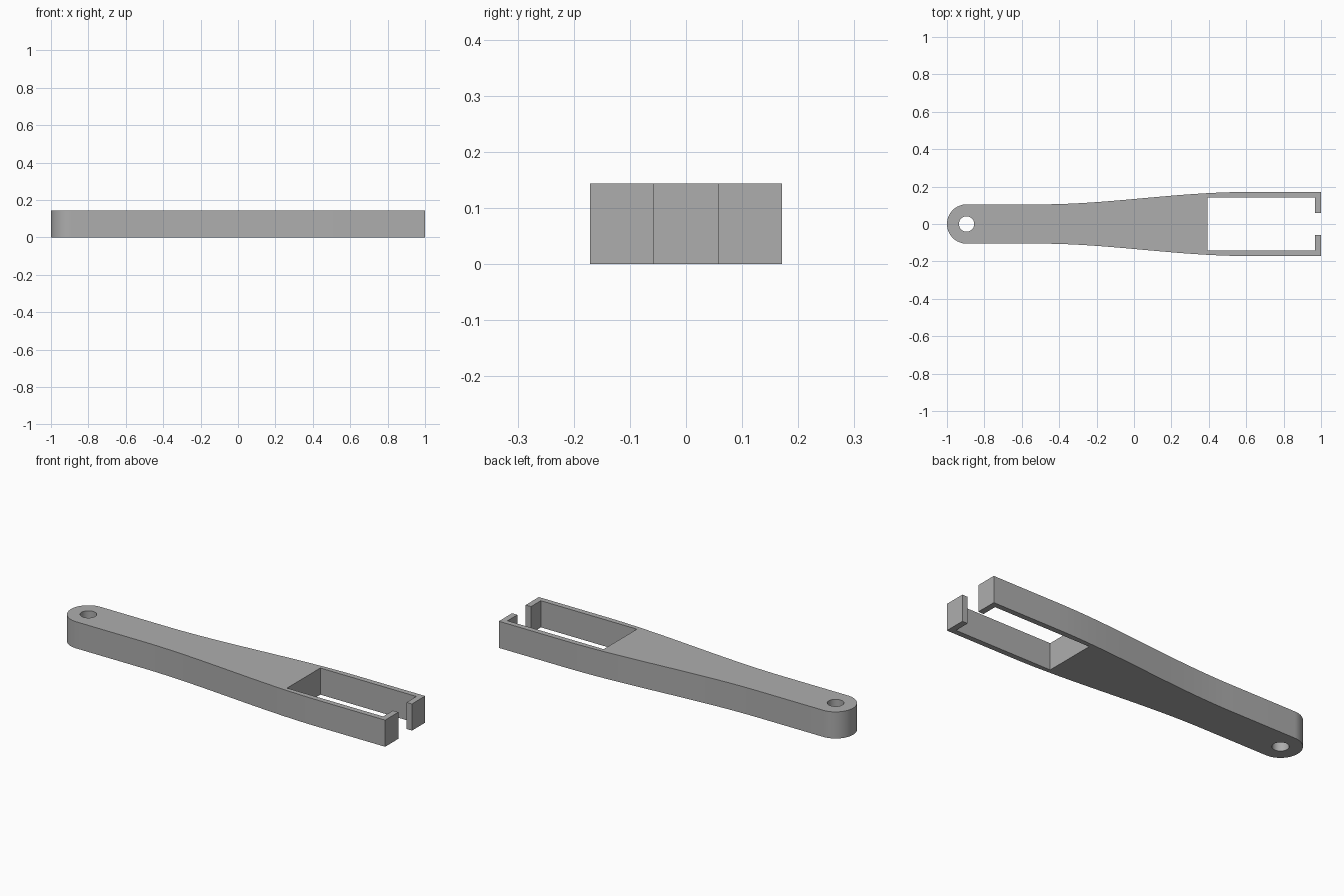
import bpy, bmesh
from math import sin, cos, pi
from mathutils import Vector

cube = bpy.data.objects.get("Cube")
if cube:
    bpy.data.objects.remove(cube, do_unlink=True)

HEIGHT = 0.144
GRIP, HEAD = 0.105, 0.171        # half widths of the grip and the fork
EYE_X, EYE_R = -0.895, 0.041     # hanging hole
TAPER_START, TAPER_END = -0.5, 0.6


def arc(cx, radius, start, end, steps):
    return [(cx + radius * cos(start + (end - start) * i / steps),
             radius * sin(start + (end - start) * i / steps))
            for i in range(steps + 1)]


def half_width(t):
    return GRIP + (HEAD - GRIP) * t * t * (3 - 2 * t)


grey = bpy.data.materials.new("grey_plastic")
grey.use_nodes = True
colour = (0.42, 0.42, 0.42, 1)
grey.diffuse_color = colour
grey.node_tree.nodes["Principled BSDF"].inputs["Base Color"].default_value = colour

# Upper half outline: rounded end, flowing taper, fork arm, hooked tip, pocket
STEPS = 24
upper = arc(EYE_X, GRIP, pi, pi / 2, 16)
upper += [(TAPER_START + (TAPER_END - TAPER_START) * i / STEPS, half_width(i / STEPS))
          for i in range(STEPS + 1)]
upper += [(1, HEAD), (1, 0.058), (0.968, 0.058), (0.968, 0.142), (0.393, 0.142)]

# Mirror the outline across the long axis, sharing the end point
outline = upper + [(x, -y) for x, y in reversed(upper[1:])]
hole = arc(EYE_X, EYE_R, 0, 2 * pi, 32)[:-1]

# Fill the outline around the hole and extrude it upwards
bm = bmesh.new()
edges = []
for loop in (outline, hole):
    verts = [bm.verts.new((x, y, 0)) for x, y in loop]
    edges += [bm.edges.new((v, verts[(i + 1) % len(verts)])) for i, v in enumerate(verts)]
bmesh.ops.triangle_fill(bm, edges=edges, use_beauty=True, normal=Vector((0, 0, 1)))
result = bmesh.ops.extrude_face_region(bm, geom=bm.faces[:], use_keep_orig=True)
top = [g for g in result["geom"] if isinstance(g, bmesh.types.BMVert)]
bmesh.ops.translate(bm, verts=top, vec=(0, 0, HEIGHT))
bmesh.ops.recalc_face_normals(bm, faces=bm.faces[:])

mesh = bpy.data.meshes.new("forked_handle")
bm.to_mesh(mesh)
bm.free()
mesh.materials.append(grey)
handle = bpy.data.objects.new("forked_handle", mesh)
bpy.context.collection.objects.link(handle)

# Smooth curved sides, sharp rims
bpy.ops.object.select_all(action="DESELECT")
handle.select_set(True)
bpy.context.view_layer.objects.active = handle
bpy.ops.object.shade_smooth_by_angle()
